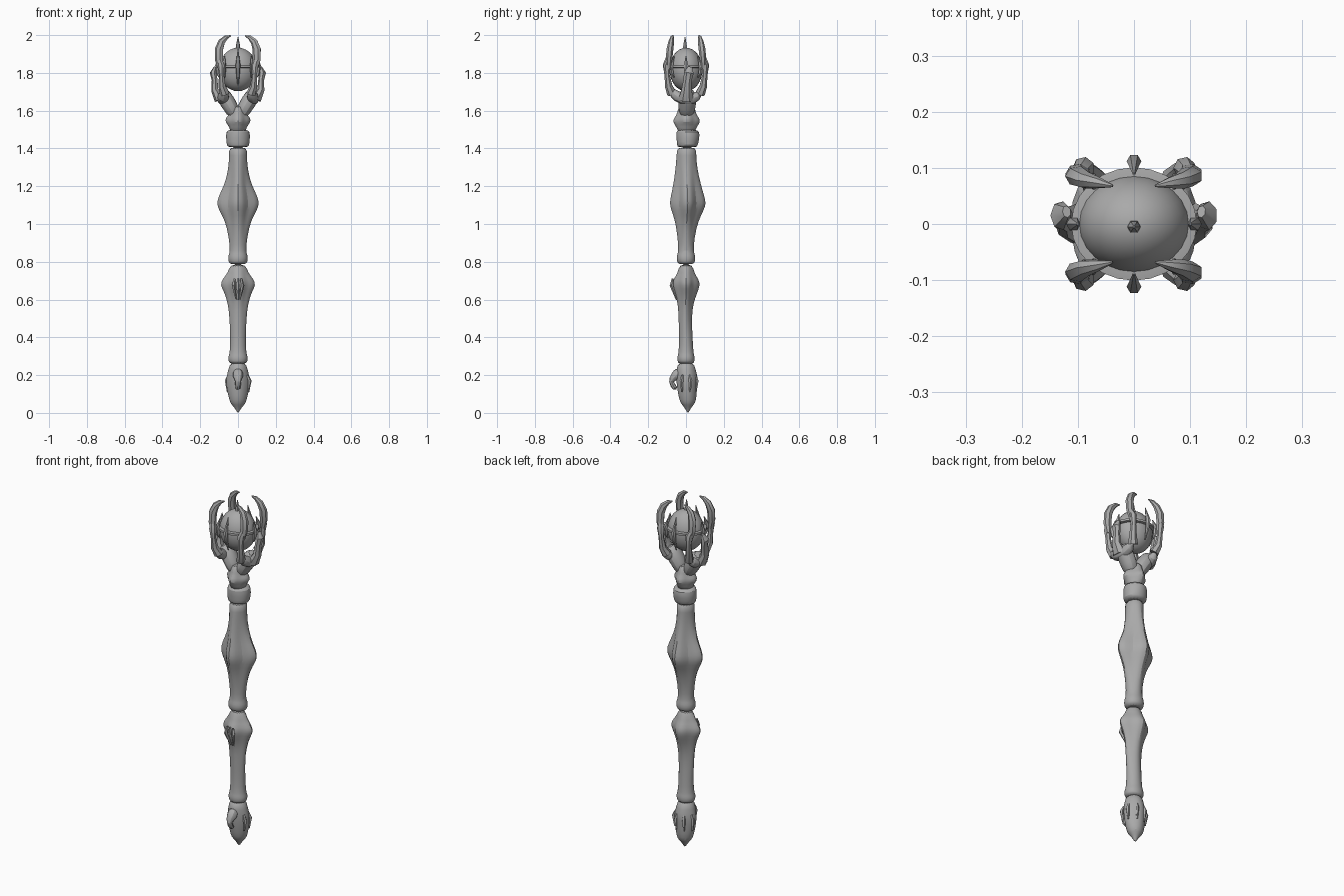
import bpy, bmesh, math
from mathutils import Vector

cube = bpy.data.objects.get("Cube")
if cube:
    bpy.data.objects.remove(cube, do_unlink=True)

bone = bpy.data.materials.new("bone grey")
bone.use_nodes = True
GREY = (0.4, 0.4, 0.4, 1)
bone.diffuse_color = GREY
bone.node_tree.nodes["Principled BSDF"].inputs["Base Color"].default_value = GREY


def finish(name, bm, smooth_levels=0, angle=40):
    """Turn a bmesh into a shaded object."""
    bmesh.ops.recalc_face_normals(bm, faces=bm.faces)
    mesh = bpy.data.meshes.new(name)
    bm.to_mesh(mesh)
    bm.free()
    mesh.materials.append(bone)
    obj = bpy.data.objects.new(name, mesh)
    bpy.context.collection.objects.link(obj)
    if smooth_levels:
        mod = obj.modifiers.new("Smooth", "SUBSURF")
        mod.levels = mod.render_levels = smooth_levels
    bpy.ops.object.select_all(action="DESELECT")
    obj.select_set(True)
    bpy.context.view_layer.objects.active = obj
    bpy.ops.object.shade_smooth_by_angle(angle=math.radians(angle))
    return obj


def loft(name, rings, smooth_levels=0, angle=40):
    """Skin a list of equal-sized point rings and cap both ends."""
    bm = bmesh.new()
    loops = [[bm.verts.new(p) for p in ring] for ring in rings]
    count = len(loops[0])
    for low, high in zip(loops, loops[1:]):
        for i in range(count):
            j = (i + 1) % count
            bm.faces.new((low[i], low[j], high[j], high[i]))
    bm.faces.new(loops[0])
    bm.faces.new(loops[-1])
    return finish(name, bm, smooth_levels, angle)


def turned(name, stations, sides=16):
    """Bone segment: stations hold height, half width, half depth, y shift, ridge depth."""
    rings = []
    for z, rx, ry, shift, ridge in stations:
        ring = []
        for i in range(sides):
            a = math.tau * i / sides
            r = 1 - ridge * math.sin(2 * a) ** 2
            ring.append((rx * r * math.cos(a), shift + ry * r * math.sin(a), z))
        rings.append(ring)
    return loft(name, rings, 1)


def tube(name, path, radii, sides=7, flat=1.0, smooth_levels=0):
    """Tapered limb along a path; flat scales its thickness along y."""
    pts = [Vector(p) for p in path]
    rings = []
    for k, p in enumerate(pts):
        along = (pts[min(k + 1, len(pts) - 1)] - pts[max(k - 1, 0)]).normalized()
        ref = Vector((0, 1, 0)) if abs(along.y) < 0.8 else Vector((0, 0, 1))
        u = along.cross(ref).normalized()
        v = along.cross(u)
        ring = []
        for i in range(sides):
            a = math.tau * i / sides
            ring.append(p + radii[k] * (u * math.cos(a) + v * math.sin(a) * flat))
        rings.append(ring)
    return loft(name, rings, smooth_levels)


# Pommel with pointed end
turned("pommel", [
    (0, .003, .003, .01, 0), (.035, .024, .022, .01, 0), (.05, .042, .04, .01, 0),
    (.09, .053, .05, .008, .05), (.15, .066, .056, .005, .1), (.19, .064, .06, .005, .1),
    (.23, .052, .052, 0, .05), (.27, .042, .042, 0, 0)])
tube("pommel_beak", [(0, -.03, .23), (0, -.055, .19), (0, -.088, .17), (0, -.05, .12)],
     [.03, .034, .012, .022], smooth_levels=1)

# Lower bone, flaring into four knuckles
turned("lower_bone", [
    (.26, .042, .04, 0, 0), (.272, .052, .046, 0, 0), (.3, .053, .047, 0, 0),
    (.312, .044, .04, 0, 0), (.4, .042, .036, 0, .05), (.5, .046, .036, -.005, .1),
    (.58, .056, .042, -.002, .2), (.64, .078, .066, 0, .3), (.675, .102, .08, 0, .36),
    (.705, .092, .074, 0, .3), (.74, .056, .045, 0, .15), (.79, .041, .035, 0, 0)])

# Upper bone, with the large ridged swelling
turned("upper_bone", [
    (.785, .042, .038, 0, 0), (.8, .053, .05, 0, 0), (.835, .053, .05, 0, 0),
    (.85, .042, .04, 0, 0), (.93, .05, .046, 0, .12), (1.02, .073, .066, .004, .28),
    (1.075, .112, .095, .008, .4), (1.11, .124, .107, .01, .44), (1.15, .112, .096, .008, .42),
    (1.21, .075, .078, .006, .3), (1.29, .053, .06, .002, .15), (1.37, .048, .053, .002, .08),
    (1.41, .05, .053, .004, 0)])

# Collar and knobbly neck joint
turned("collar", [
    (1.405, .05, .05, .005, 0), (1.415, .062, .056, .008, 0), (1.455, .064, .062, .01, 0),
    (1.49, .066, .065, .01, .08), (1.5, .045, .045, .005, 0)])
turned("neck", [
    (1.48, .042, .045, .003, 0), (1.515, .046, .055, .003, .1), (1.54, .074, .08, .003, .3),
    (1.562, .07, .07, .003, .3), (1.585, .044, .05, .003, .1), (1.63, .04, .045, .003, .1)])

# Raised cracks hanging on the pommel and lower knuckles
for n in range(5):
    a = math.pi * (n - .5) / 4
    c, s = math.cos(a), math.sin(a)
    tube("pommel_drip", [(.055 * c, .052 * s, .2), (.067 * c, .062 * s, .17),
                         (.06 * c, .056 * s, .11)], [.006, .01, .004], 5)
for n in (-1, 0, 1):
    tube("knuckle_crack", [(.018 * n, -.07, .71), (.024 * n, -.077, .675),
                           (.01 * n, -.05, .6)], [.006, .01, .004], 5)

for side in (-1, 1):
    # Forked wrist and palm
    tube("forked_wrist", [(.015 * side, 0, 1.57), (.038 * side, .005, 1.62),
                          (.074 * side, .01, 1.675), (.096 * side, .01, 1.71)],
         [.036, .043, .046, .03], 9, 1.15, 1)
    tube("palm", [(.07 * side, -.082, 1.71), (.078 * side, -.05, 1.672),
                  (.082 * side, .01, 1.655), (.078 * side, .065, 1.675),
                  (.07 * side, .1, 1.71)], [.022, .034, .034, .035, .022], 8, 1, 1)
    # Short outer thumb
    tube("thumb", [(.096 * side, 0, 1.66), (.122 * side, .003, 1.71),
                   (.123 * side, .008, 1.76), (.13 * side, .015, 1.8),
                   (.12 * side, .022, 1.83)], [.03, .02, .016, .019, .008], 7, 1.4)
    for depth in (-1, 1):
        # Slim finger bone rising from the palm
        tube("finger_bone", [(.07 * side, .075 * depth, 1.69), (.084 * side, .092 * depth, 1.73),
                             (.087 * side, .1 * depth, 1.79), (.09 * side, .1 * depth, 1.84),
                             (.098 * side, .09 * depth, 1.87)],
             [.026, .02, .014, .02, .014], 7)
        # Hooked claw
        tube("claw", [(.09 * side, .092 * depth, 1.82), (.1 * side, .09 * depth, 1.87),
                      (.1 * side, .085 * depth, 1.925), (.086 * side, .078 * depth, 1.965),
                      (.062 * side, .073 * depth, 1.988), (.038 * side, .068 * depth, 1.997)],
             [.015, .022, .023, .019, .012, .003], 7, .8)

# Orb held by the claws
bm = bmesh.new()
bmesh.ops.create_uvsphere(bm, u_segments=24, v_segments=16, radius=1)
bmesh.ops.scale(bm, vec=(.1, .087, .115), verts=bm.verts)
bmesh.ops.translate(bm, vec=(0, 0, 1.818), verts=bm.verts)
finish("orb", bm, 0, 60)

# Thin band round the orb
band = []
for x, z in ((.99, -.008), (1.12, -.006), (1.12, .006), (.99, .008)):
    band.append([(.1 * x * math.cos(a), .09 * x * math.sin(a), 1.835 + z)
                 for a in (math.tau * i / 24 for i in range(24))])
loft("orb_band", band)

# Upright thorns on the band, long at front and back
for n in range(8):
    a = math.pi * n / 4
    c, s = math.cos(a), math.sin(a)
    reach = 1 if n in (2, 6) else .6
    tube("band_thorn", [(.1 * c, .088 * s, 1.835 - .1 * reach), (.106 * c, .107 * s, 1.8),
                        (.108 * c, .112 * s, 1.84), (.1 * c, .088 * s, 1.835 + .09 * reach)],
         [.003, .01, .013, .002], 6)

# Spike on top of the orb
tube("top_spike", [(0, -.005, 1.92), (0, -.005, 1.945), (0, -.005, 1.99)], [.013, .011, .002], 6)
